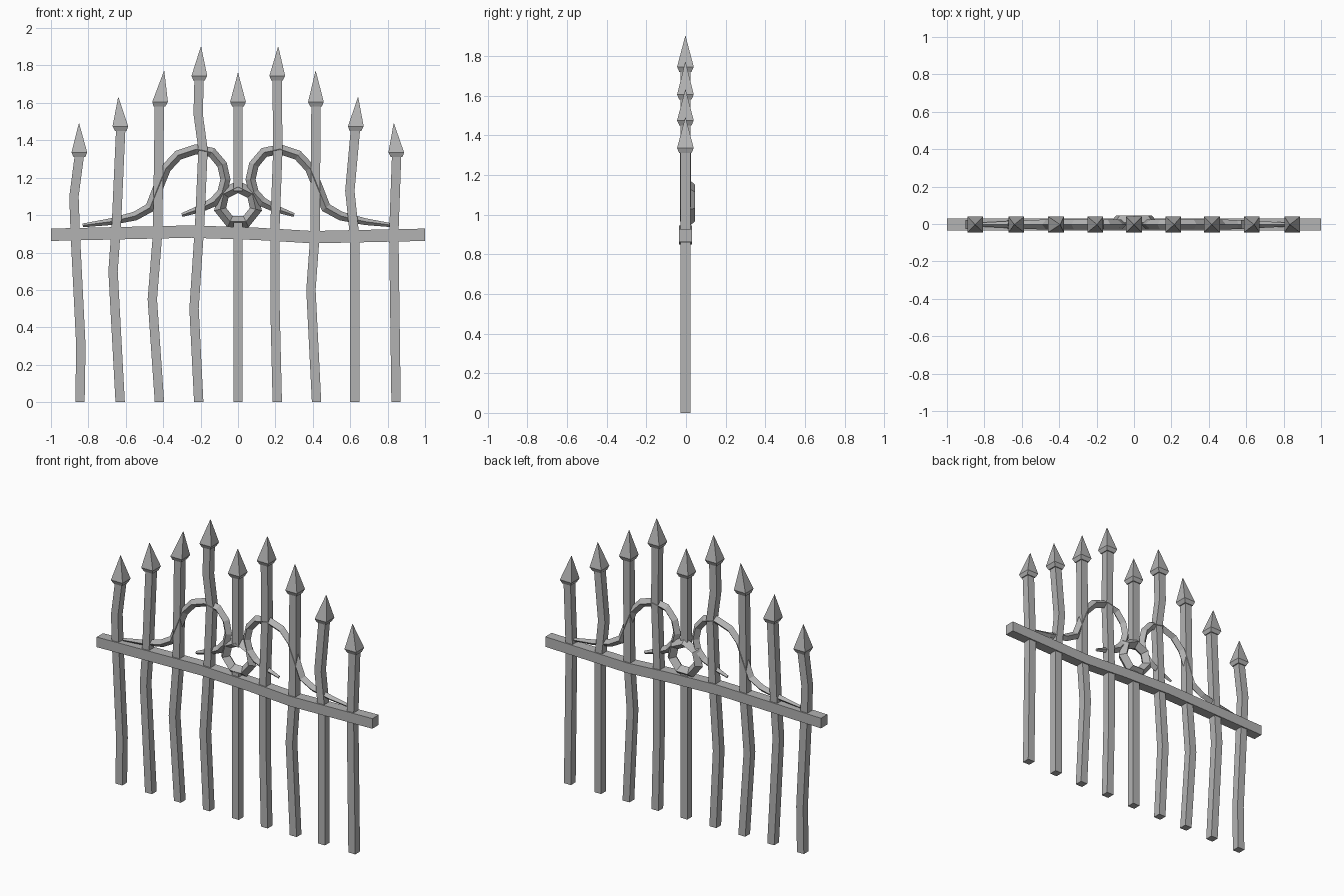
import bpy
import bmesh
from math import sin, cos, pi
from mathutils import Vector

cube = bpy.data.objects.get("Cube")
if cube:
    bpy.data.objects.remove(cube)

iron = bpy.data.materials.new("grey_iron")
iron.use_nodes = True
iron.diffuse_color = (0.45, 0.45, 0.45, 1)
bsdf = next(n for n in iron.node_tree.nodes if n.type == 'BSDF_PRINCIPLED')
bsdf.inputs["Base Color"].default_value = iron.diffuse_color

Y = -0.003  # centre plane of the ironwork
SQUARE = [(-1, -1), (1, -1), (1, 1), (-1, 1)]
DIAMOND = [(-1, 0), (0, -1), (1, 0), (0, 1)]


def sweep(name, path, sizes, profile, side=None, closed=False, y=Y, depth=None):
    """Sweep a four-sided profile along an (x, z) path in the fence plane."""
    bm = bmesh.new()
    pts = [Vector((x, 0, z)) for x, z in path]
    n = len(pts)
    rings = []
    for i, p in enumerate(pts):
        if closed:
            a, b = pts[i - 1], pts[(i + 1) % n]
        else:
            a, b = pts[max(i - 1, 0)], pts[min(i + 1, n - 1)]
        t = (b - a).normalized()
        across = Vector(side) if side else Vector((t.z, 0, -t.x))
        rings.append([bm.verts.new(p + across * u * sizes[i]
                                   + Vector((0, y + v * (depth or sizes[i]), 0)))
                      for u, v in profile])
    for i in range(n if closed else n - 1):
        lo, hi = rings[i], rings[(i + 1) % n]
        for j in range(4):
            k = (j + 1) % 4
            bm.faces.new((lo[j], lo[k], hi[k], hi[j]))
    if not closed:
        bm.faces.new(rings[0][::-1])
        bm.faces.new(rings[-1])
    bmesh.ops.recalc_face_normals(bm, faces=bm.faces)
    mesh = bpy.data.meshes.new(name)
    bm.to_mesh(mesh)
    bm.free()
    mesh.materials.append(iron)
    obj = bpy.data.objects.new(name, mesh)
    bpy.context.collection.objects.link(obj)
    return obj


def bar(name, path):
    sweep(name, path, [0.025] * len(path), SQUARE, side=(1, 0, 0))


def spearhead(name, base, tip):
    # Flared collar below a four-sided point
    (x, z), (tx, tz) = base, tip
    lean = (tx - x) / (tz - z)
    path = [(x, z), (x + lean * 0.025, z + 0.025), tip]
    sweep(name, path, [0.031, 0.042, 0.001], SQUARE, side=(1, 0, 0))


# Hand-bent upright bars, each with its spear tip
uprights = [
    ([(-.845, 0), (-.84, .3), (-.87, .9), (-.877, 1.1), (-.848, 1.32)], (-.85, 1.49)),
    ([(-.63, 0), (-.668, .7), (-.65, .95), (-.627, 1.46)], (-.64, 1.63)),
    ([(-.42, 0), (-.458, .55), (-.43, .9), (-.42, 1.59)], (-.395, 1.77)),
    ([(-.21, 0), (-.235, .5), (-.205, .95), (-.187, 1.35), (-.213, 1.54), (-.208, 1.73)],
     (-.198, 1.9)),
    ([(0, 1.13), (0, 1.59)], (0, 1.76)),
    ([(.21, 0), (.198, .5), (.198, .95), (.213, 1.35), (.209, 1.73)], (.215, 1.9)),
    ([(.42, 0), (.39, .6), (.412, .9), (.417, 1.59)], (.415, 1.77)),
    ([(.625, 0), (.625, .87), (.598, 1.13), (.628, 1.46)], (.642, 1.63)),
    ([(.845, 0), (.833, .9), (.848, 1.32)], (.833, 1.49)),
]
for i, (path, tip) in enumerate(uprights, 1):
    bar(f"upright_bar_{i}", path)
    x, z = path[-1]
    spearhead(f"spear_tip_{i}", (x, z - 0.01), tip)
bar("centre_lower_bar", [(0, 0), (0, 0.96)])

# Slightly warped cross rail
rail = [(-1, .895), (-.25, .912), (.1, .9), (.4, .882), (1, .895)]
sweep("cross_rail", rail, [0.033] * 5, SQUARE, side=(0, 0, 1))

# Tapered scrolls on either side
scroll = [(.83, .945), (.68, .965), (.55, .995), (.47, 1.04), (.43, 1.14),
          (.385, 1.25), (.32, 1.32), (.225, 1.352), (.14, 1.335), (.085, 1.27),
          (.067, 1.19), (.085, 1.12), (.13, 1.07), (.2, 1.035), (.3, 1.0)]
widths = [.01, .018, .024] + [.027] * 9 + [.026, .02, .01]
for label, s in (("left", 1), ("right", -1)):
    sweep(f"{label}_scroll", [(s * x, z) for x, z in scroll], widths, DIAMOND)

# Seven-sided centre ring
ring = [(0.098 * sin(2 * pi * i / 7), 1.053 + 0.098 * cos(2 * pi * i / 7))
        for i in range(7)]
sweep("centre_ring", ring, [0.033] * 7, DIAMOND, closed=True, y=0.008, depth=0.037)
